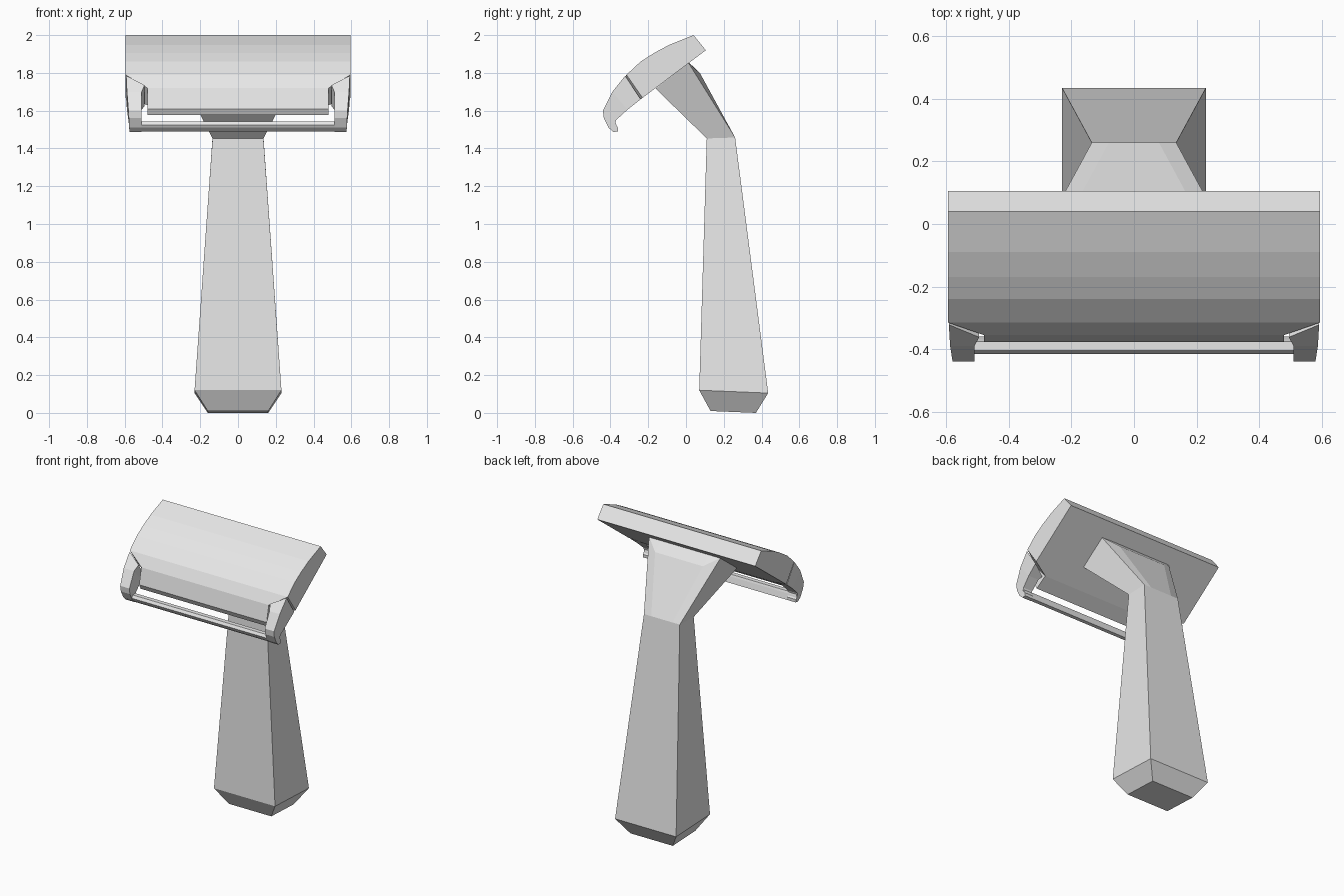
import bpy, bmesh

if "Cube" in bpy.data.objects:
    bpy.data.objects.remove(bpy.data.objects["Cube"])

GREY = (0.8, 0.8, 0.8, 1)
mat = bpy.data.materials.new("light grey")
mat.use_nodes = True
mat.diffuse_color = GREY
mat.node_tree.nodes["Principled BSDF"].inputs["Base Color"].default_value = GREY


def loft(name, sections):
    """Skin closed rings of equal length and cap both ends."""
    bm = bmesh.new()
    rings = [[bm.verts.new(p) for p in s] for s in sections]
    for a, b in zip(rings, rings[1:]):
        n = len(a)
        for i in range(n):
            j = (i + 1) % n
            bm.faces.new((a[i], a[j], b[j], b[i]))
    bm.faces.new(rings[0])
    bm.faces.new(rings[-1])
    bmesh.ops.recalc_face_normals(bm, faces=bm.faces)
    me = bpy.data.meshes.new(name)
    bm.to_mesh(me)
    bm.free()
    me.materials.append(mat)
    ob = bpy.data.objects.new(name, me)
    bpy.context.collection.objects.link(ob)
    return ob


def ring(x0, x1, p, q):
    """Rectangle spanning x0..x1 between two (y, z) points."""
    return [(x0, *p), (x1, *p), (x1, *q), (x0, *q)]


def prism(name, half, profile):
    return loft(name, [[(x, y, z) for y, z in profile] for x in (-half, half)])


# Tapered handle with a chamfered butt
loft("handle", [ring(-w, w, p, q) for w, p, q in (
    (0.16, (0.13, 0.01), (0.37, 0.0)),
    (0.23, (0.07, 0.12), (0.435, 0.105)),
    (0.135, (0.11, 1.453), (0.26, 1.458)))])

# Flared neck; the back has a raised central panel
def neck_ring(w, front, back, inner_w, inner):
    return [(-w, *front), (w, *front), (w, *back),
            (inner_w, *inner), (-inner_w, *inner), (-w, *back)]

loft("neck", [
    neck_ring(0.135, (0.11, 1.453), (0.26, 1.458), 0.08, (0.26, 1.458)),
    neck_ring(0.27, (-0.16, 1.716), (0.012, 1.855), 0.18, (0.075, 1.797)),
    neck_ring(0.27, (-0.16, 1.73), (0.0, 1.87), 0.18, (0.0, 1.87))])

# Curved head slab
prism("head", 0.595, [(0.04, 2.0), (0.105, 1.92), (-0.23, 1.668), (-0.315, 1.79),
                      (-0.24, 1.86), (-0.17, 1.905), (-0.09, 1.948)])

# Front nose of the head, narrowed to sit between the arms
loft("head_nose", [ring(-w, w, p, q) for w, p, q in (
    (0.595, (-0.315, 1.79), (-0.23, 1.668)),
    (0.48, (-0.355, 1.72), (-0.28, 1.63)),
    (0.48, (-0.378, 1.61), (-0.362, 1.577)))])

# Hooked side arms
for side, s in (("left", 1), ("right", -1)):
    top = [(s * 0.592, -0.322, 1.785), (s * 0.495, -0.362, 1.735),
           (s * 0.495, -0.29, 1.625), (s * 0.592, -0.24, 1.66)]
    hook = [ring(s * w, s * 0.51, p, q) for w, p, q in (
        (0.588, (-0.39, 1.70), (-0.31, 1.605)),
        (0.58, (-0.44, 1.60), (-0.37, 1.55)),
        (0.578, (-0.435, 1.56), (-0.376, 1.53)),
        (0.576, (-0.41, 1.51), (-0.36, 1.51)),
        (0.575, (-0.385, 1.487), (-0.36, 1.49)))]
    loft(side + "_arm", [top] + hook)

# Guard bar joining the arms
prism("guard_bar", 0.574, [(-0.416, 1.525), (-0.405, 1.543), (-0.375, 1.543),
                           (-0.37, 1.53), (-0.36, 1.49), (-0.385, 1.489), (-0.408, 1.51)])
